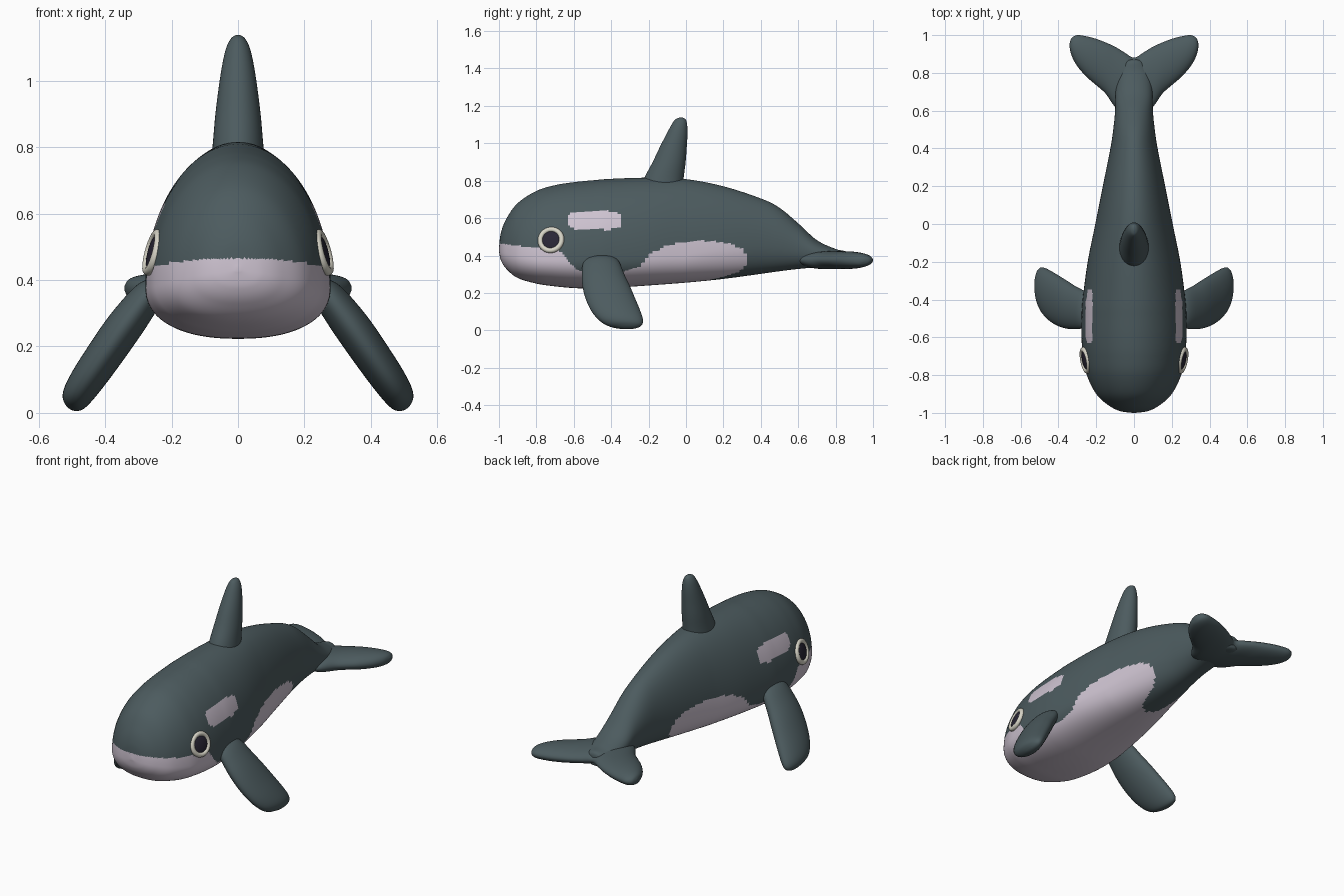
import bpy, bmesh, math
from mathutils import Vector

if "Cube" in bpy.data.objects:
    bpy.data.objects.remove(bpy.data.objects["Cube"])


def material(name, rgb):
    m = bpy.data.materials.new(name)
    m.diffuse_color = (*rgb, 1)
    m.use_nodes = True
    m.node_tree.nodes["Principled BSDF"].inputs["Base Color"].default_value = m.diffuse_color
    return m


SLATE = material("dark slate", (0.073, 0.105, 0.114))
PALE = material("pale lilac", (0.62, 0.55, 0.64))
CREAM = material("cream", (0.68, 0.66, 0.57))
INK = material("ink", (0.022, 0.019, 0.036))


def smooth_stations(st, n):
    """Catmull-Rom interpolation through whole station tuples."""
    out = []
    for i in range(len(st) - 1):
        p0, p1, p2, p3 = st[max(i - 1, 0)], st[i], st[i + 1], st[min(i + 2, len(st) - 1)]
        for k in range(n):
            t = k / n
            out.append([0.5 * (2 * b + (c - a) * t + (2 * a - 5 * b + 4 * c - d) * t * t
                               + (3 * b - a - 3 * c + d) * t ** 3)
                        for a, b, c, d in zip(p0, p1, p2, p3)])
    out.append(list(st[-1]))
    return out


def lerp_table(table, v):
    for (a, fa), (b, fb) in zip(table, table[1:]):
        if v <= b:
            return fa + (fb - fa) * max(0, (v - a) / (b - a))
    return table[-1][1]


def loft(name, rings, mats, rule=None):
    """Skin closed rings, cap both ends, colour faces by rule."""
    bm = bmesh.new()
    vr = [[bm.verts.new(p) for p in r] for r in rings]
    n = len(rings[0])
    for a, b in zip(vr, vr[1:]):
        for i in range(n):
            j = (i + 1) % n
            bm.faces.new((a[i], a[j], b[j], b[i]))
    bm.faces.new(vr[0])
    bm.faces.new(vr[-1])
    bmesh.ops.recalc_face_normals(bm, faces=bm.faces)
    for f in bm.faces:
        f.smooth = True
        if rule:
            f.material_index = rule(f.calc_center_median())
    me = bpy.data.meshes.new(name)
    bm.to_mesh(me)
    bm.free()
    for m in mats:
        me.materials.append(m)
    ob = bpy.data.objects.new(name, me)
    bpy.context.collection.objects.link(ob)
    return ob


def oval(c, u, v, n=40):
    c, u, v = Vector(c), Vector(u), Vector(v)
    return [c + u * math.cos(2 * math.pi * i / n) + v * math.sin(2 * math.pi * i / n)
            for i in range(n)]


# Body: y, half width, bottom z, top z
BODY = [(-1, .008, .425, .44), (-.99, .075, .375, .52), (-.96, .135, .328, .597),
        (-.9, .2, .28, .68), (-.8, .25, .25, .745), (-.7, .27, .235, .776),
        (-.6, .278, .226, .792), (-.5, .278, .223, .802), (-.4, .272, .226, .81),
        (-.2, .245, .24, .816), (0, .205, .255, .808), (.2, .165, .275, .77),
        (.4, .125, .302, .705), (.5, .11, .316, .655), (.6, .1, .328, .572),
        (.7, .098, .336, .482), (.8, .085, .335, .435), (.86, .05, .34, .42),
        (.872, .006, .37, .39)]


def body_ring(s, n=192):
    y, w, zb, zt = s
    zm = zb + (zt - zb) * lerp_table([(-1, .33), (-.8, .27), (0, .27), (.7, .5)], y)
    ring = []
    for i in range(n):
        a = 2 * math.pi * i / n
        c, d = math.cos(a), math.sin(a)
        e = 1 if d > 0 else 2 / 2.3
        x = math.copysign(abs(c) ** e, c) * w
        z = abs(d) ** e * ((zt - zm) if d > 0 else (zb - zm))
        ring.append((x, y, zm + z))
    return ring


# Pale belly outline and patch behind the eye
BELLY_TOP = [(-1, .465), (-.8, .44), (-.67, .425), (-.62, .36), (-.58, .32), (-.45, .308),
             (-.33, .315), (-.25, .34), (-.2, .4), (-.12, .448), (0, .474), (.1, .48),
             (.24, .463), (.3, .435), (.325, .4), (.335, .36)]
BELLY_LOW = [(.09, .2), (.1, .263), (.2, .287), (.28, .312), (.335, .36)]


def body_colour(p):
    belly = p.y < .335 and p.z < lerp_table(BELLY_TOP, p.y) and p.z > lerp_table(BELLY_LOW, p.y)
    patch = abs((p.y + .49) / .14) ** 4 + abs((p.z - .588) / .05) ** 4 < 1
    return 1 if belly or patch else 0


loft("body", [body_ring(s) for s in smooth_stations(BODY, 10)], [SLATE, PALE], body_colour)

# Tail flukes: x, leading y, trailing y, half thickness
HALF = [(.05, .6, .908, .048), (.1, .62, .938, .048), (.15, .69, .961, .048),
        (.2, .735, .98, .047), (.25, .778, .993, .045), (.3, .835, 1.0, .038),
        (.33, .89, .985, .026), (.341, .935, .955, .008)]
FLUKE = [(-x, a, b, t) for x, a, b, t in reversed(HALF)] + [(0, .6, .88, .047)] + HALF
loft("tail_flukes", [oval((x, (a + b) / 2, .375), (0, (b - a) / 2, 0), (0, 0, t))
                     for x, a, b, t in smooth_stations(FLUKE, 4)], [SLATE])

# Dorsal fin: z, front y, back y, half width
DORSAL = [(.74, -.25, -.02, .082), (.82, -.22, -.012, .075), (.9, -.178, -.002, .068),
          (.98, -.14, .004, .058), (1.05, -.104, .008, .047), (1.1, -.077, .006, .035),
          (1.128, -.057, -.002, .02), (1.137, -.035, -.018, .006)]
loft("dorsal_fin", [oval((0, (a + b) / 2, z), (0, (b - a) / 2, 0), (w, 0, 0))
                    for z, a, b, w in smooth_stations(DORSAL, 4)], [SLATE])

# Side fins: x, z, front y, back y, half thickness
FIN = [(.235, .395, -.5, -.4, .015), (.25, .38, -.535, -.37, .035), (.275, .35, -.553, -.35, .047),
       (.32, .29, -.557, -.326, .054), (.36, .235, -.553, -.3, .056), (.405, .17, -.537, -.272, .055),
       (.45, .105, -.506, -.245, .052), (.482, .057, -.465, -.23, .046),
       (.498, .03, -.42, -.236, .036), (.505, .017, -.365, -.262, .02),
       (.507, .012, -.33, -.29, .006)]
for side, sx in (("left", -1), ("right", 1)):
    loft(side + "_fin", [oval((sx * x, (a + b) / 2, z), (0, (b - a) / 2, 0),
                              (sx * .83 * t, 0, .56 * t))
                         for x, z, a, b, t in smooth_stations(FIN, 4)], [SLATE])

    # Eyes: raised ring around a shallow dark dome
    normal = Vector((sx, -.2, .27)).normalized()
    turn = normal.to_track_quat('Z', 'Y').to_euler()
    spot = Vector((sx * .256, -.722, .483))
    bpy.ops.mesh.primitive_torus_add(major_radius=.058, minor_radius=.014, major_segments=40,
                                     minor_segments=12, location=spot, rotation=turn)
    ring = bpy.context.object
    ring.name = side + "_eye_ring"
    ring.data.materials.append(CREAM)
    bpy.ops.mesh.primitive_uv_sphere_add(segments=32, ring_count=16, radius=.054,
                                         location=spot, rotation=turn)
    pupil = bpy.context.object
    pupil.name = side + "_eye_pupil"
    pupil.scale = (1, 1, .24)
    pupil.data.materials.append(INK)
    for ob in (ring, pupil):
        ob.data.polygons.foreach_set("use_smooth", [True] * len(ob.data.polygons))
